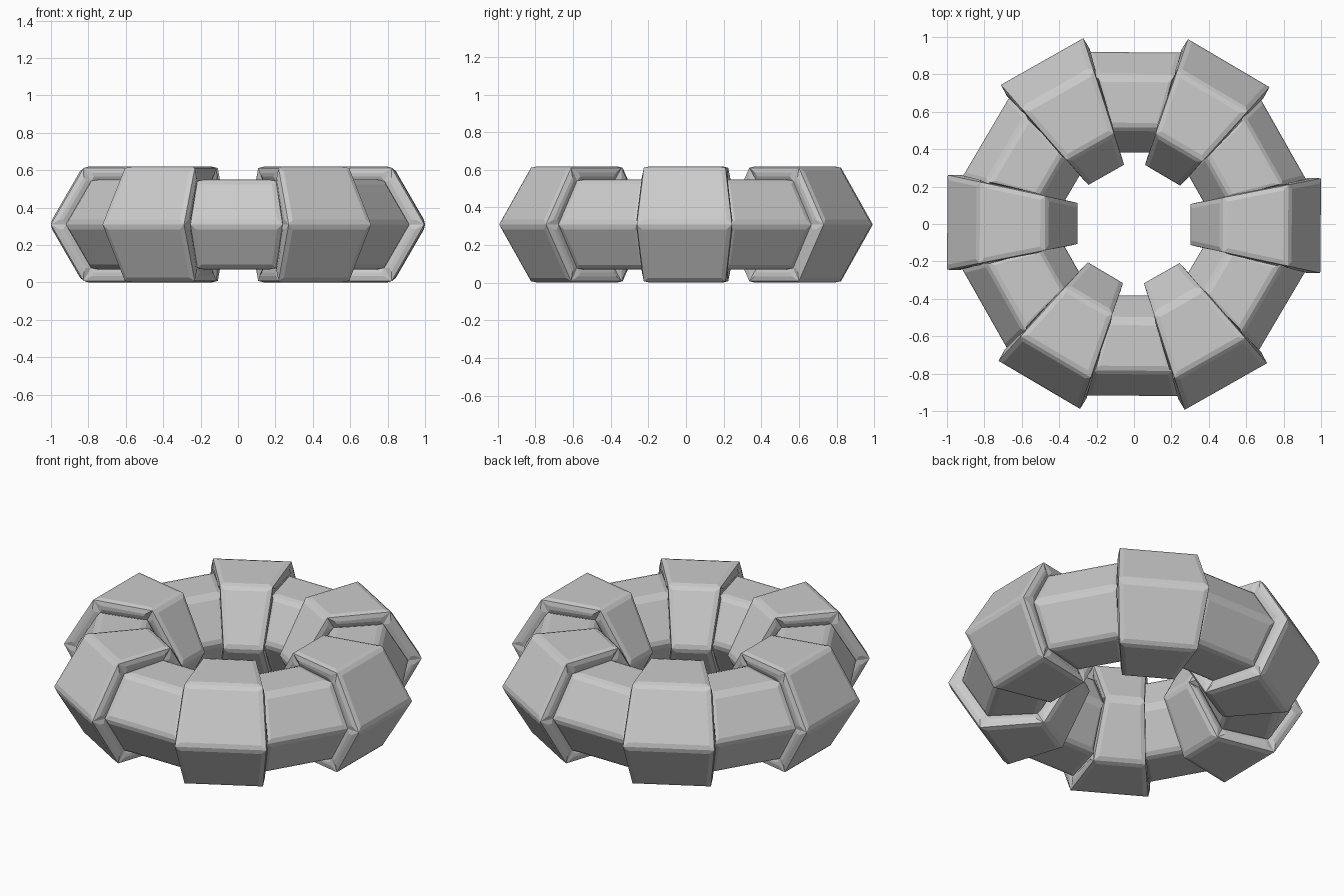
import bpy, bmesh, math
from mathutils import Matrix, Vector

cube = bpy.data.objects.get("Cube")
if cube:
    bpy.data.objects.remove(cube, do_unlink=True)

SIDES, BLOCKS = 6, 6
CENTRE = 0.65          # ring radius
THIN, THICK = 0.268, 0.348
INSET, LIFT = 0.025, 0.008
MID_Z = THICK * math.sin(math.pi / 3) + LIFT
TWIST = math.radians(-0.5)

grey = bpy.data.materials.new("light_grey")
grey.use_nodes = True
colour = (0.6, 0.6, 0.6, 1)
grey.diffuse_color = colour
grey.node_tree.nodes["Principled BSDF"].inputs["Base Color"].default_value = colour


def hexagon(bm, angle, radius, side, thick):
    """One six-sided section at the end of a block facing the given angle."""
    turn = Matrix.Rotation(angle, 3, 'Z')
    verts = []
    for i in range(SIDES):
        a = i * math.tau / SIDES
        x = CENTRE + radius * math.cos(a)
        base = CENTRE + THIN * math.cos(a)
        # thick blocks rise almost straight off the thin ring
        half = base * math.tan(math.radians(15)) + (0.007 if thick else 0)
        verts.append(bm.verts.new(
            turn @ Vector((x, side * half, radius * math.sin(a)))
            + Vector((0, 0, MID_Z))))
    return verts


def bridge(bm, first, second):
    for i in range(SIDES):
        j = (i + 1) % SIDES
        bm.faces.new((first[i], first[j], second[j], second[i]))


# alternating thick blocks and thin links, joined by step walls
bm = bmesh.new()
rings = []
for k in range(BLOCKS):
    angle = k * math.tau / BLOCKS + TWIST
    rings += [hexagon(bm, angle, THIN, -1, False),
              hexagon(bm, angle, THICK, -1, True),
              hexagon(bm, angle, THICK, 1, True),
              hexagon(bm, angle, THIN, 1, False)]
for k, ring in enumerate(rings):
    bridge(bm, ring, rings[(k + 1) % len(rings)])
bmesh.ops.recalc_face_normals(bm, faces=bm.faces[:])

# shallow raised panel on every face
bmesh.ops.inset_individual(bm, faces=bm.faces[:], thickness=INSET,
                           depth=LIFT, use_even_offset=True)

mesh = bpy.data.meshes.new("segmented_ring")
bm.to_mesh(mesh)
bm.free()
mesh.materials.append(grey)
ring_object = bpy.data.objects.new("segmented_ring", mesh)
bpy.context.collection.objects.link(ring_object)
